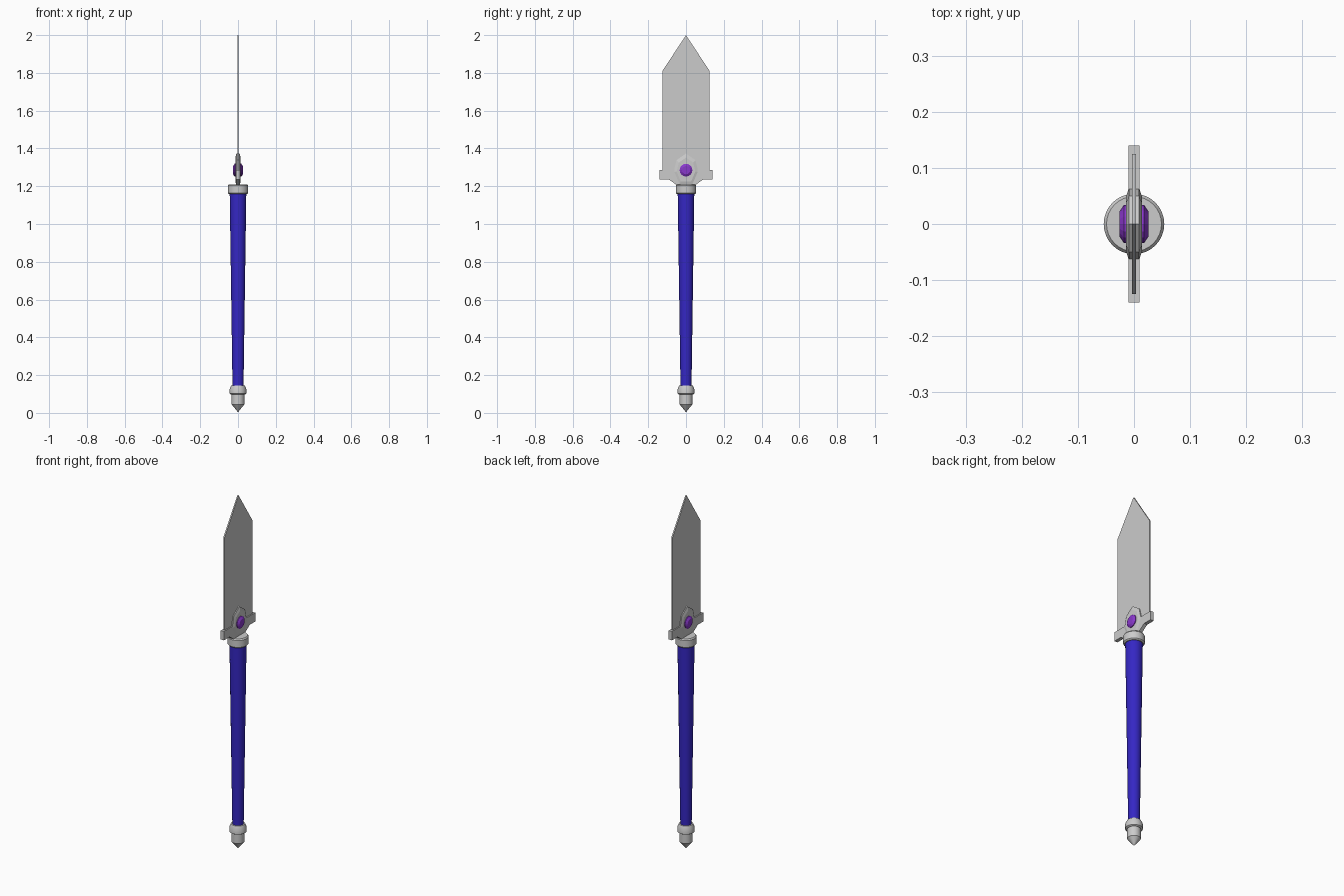
import bpy, bmesh, math

if "Cube" in bpy.data.objects:
    bpy.data.objects.remove(bpy.data.objects["Cube"])


def finish(name, bm, color=None, smooth=False):
    bmesh.ops.recalc_face_normals(bm, faces=bm.faces)
    me = bpy.data.meshes.new(name)
    bm.to_mesh(me)
    bm.free()
    ob = bpy.data.objects.new(name, me)
    bpy.context.collection.objects.link(ob)
    if color:
        mat = bpy.data.materials.new(name + "_color")
        mat.diffuse_color = color
        mat.use_nodes = True
        mat.node_tree.nodes["Principled BSDF"].inputs["Base Color"].default_value = mat.diffuse_color
        me.materials.append(mat)
    if smooth:
        bpy.ops.object.select_all(action='DESELECT')
        ob.select_set(True)
        bpy.context.view_layer.objects.active = ob
        bpy.ops.object.shade_smooth_by_angle(angle=math.radians(30))
    return ob


def loft(name, rings, color=None, smooth=False):
    """Skin rings of points and cap both ends."""
    bm = bmesh.new()
    loops = [[bm.verts.new(p) for p in r] for r in rings]
    n = len(rings[0])
    for a, b in zip(loops, loops[1:]):
        for i in range(n):
            j = (i + 1) % n
            bm.faces.new((a[i], a[j], b[j], b[i]))
    bm.faces.new(loops[0])
    bm.faces.new(loops[-1])
    return finish(name, bm, color, smooth)


def turned(name, profile, color=None, sides=32):
    """Round part about z from (radius, z) pairs."""
    ang = [2 * math.pi * i / sides for i in range(sides)]
    return loft(name, [[(r * math.cos(a), r * math.sin(a), z) for a in ang]
                       for r, z in profile], color, True)


def plate(name, half, layers):
    """Flat part in the yz plane from a mirrored half outline;
    layers are (x, scale about z = 1.285)."""
    pts = half + [(-y, z) for y, z in reversed(half) if y > 0]
    return loft(name, [[(x, y * s, 1.285 + (z - 1.285) * s) for y, z in pts]
                       for x, s in layers])


# Shaft, pommel and collar
turned("shaft", [(0.029, 0.13), (0.044, 1.17)], (0.035, 0.02, 0.55, 1))
turned("pommel_tip", [(0.001, 0.005), (0.034, 0.045), (0.034, 0.105)])
turned("pommel_ring", [(0.038, 0.098), (0.044, 0.102), (0.044, 0.127),
                       (0.036, 0.145), (0.029, 0.145)])
turned("collar", [(0.048, 1.158), (0.054, 1.164), (0.054, 1.203), (0.049, 1.21)])

# Blade
plate("blade", [(0.0, 2.0), (0.125, 1.81), (0.125, 1.25), (0.0, 1.25)],
      [(-0.0035, 1), (0.0035, 1)])

# Guard with drooping middle
plate("guard", [(0.0, 1.285), (0.14, 1.285), (0.14, 1.235), (0.09, 1.235),
                (0.05, 1.207), (0.0, 1.207)],
      [(-0.01, 1), (0.01, 1)])

# Emblem with chamfered faces
plate("emblem", [(0.0, 1.373), (0.05, 1.338), (0.065, 1.275), (0.036, 1.207),
                 (0.0, 1.207)],
      [(-0.014, 0.76), (-0.009, 1), (0.009, 1), (0.014, 0.76)])

# Gem showing on both sides
rings = []
for x, r in [(-0.026, 0.022), (-0.018, 0.034), (0.018, 0.034), (0.026, 0.022)]:
    rings.append([(x, r * math.cos(k * math.pi / 8), 1.285 + r * math.sin(k * math.pi / 8))
                  for k in range(16)])
loft("gem", rings, (0.25, 0.04, 0.6, 1))
